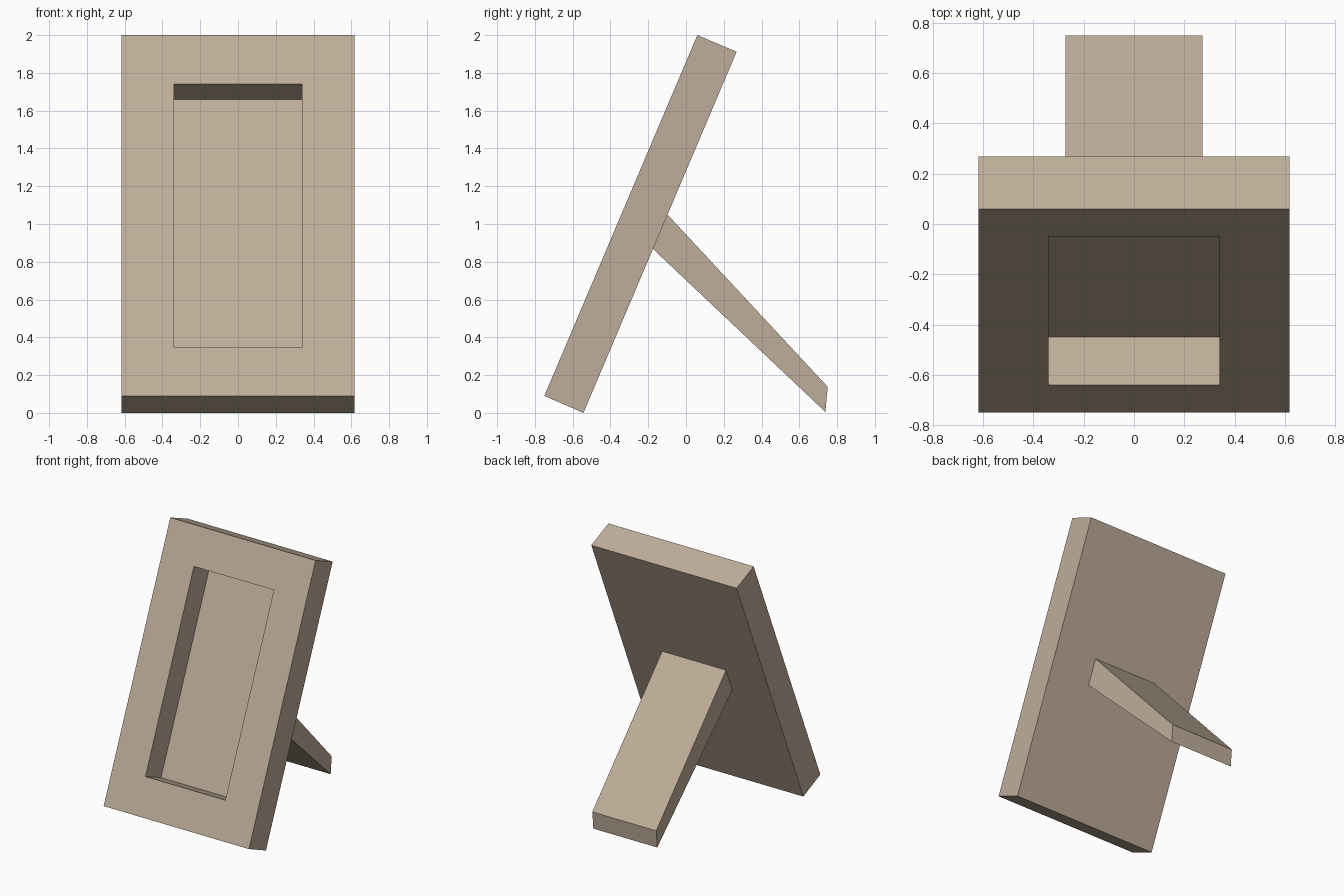
import bpy, bmesh
from mathutils import Vector

if "Cube" in bpy.data.objects:
    bpy.data.objects.remove(bpy.data.objects["Cube"])

wood = bpy.data.materials.new("wood")
wood.diffuse_color = (0.52, 0.42, 0.32, 1)
wood.use_nodes = True
wood.node_tree.nodes["Principled BSDF"].inputs["Base Color"].default_value = wood.diffuse_color


def slab(profile, half_width):
    """Extrude a (y, z) side profile across x, centred on x = 0."""
    bm = bmesh.new()
    face = bm.faces.new([bm.verts.new((-half_width, y, z)) for y, z in profile])
    ext = bmesh.ops.extrude_face_region(bm, geom=[face])
    verts = [v for v in ext["geom"] if isinstance(v, bmesh.types.BMVert)]
    bmesh.ops.translate(bm, verts=verts, vec=(2 * half_width, 0, 0))
    bmesh.ops.recalc_face_normals(bm, faces=bm.faces[:])
    return bm


def finish(bm, name):
    mesh = bpy.data.meshes.new(name)
    bm.normal_update()
    bm.to_mesh(mesh)
    bm.free()
    mesh.materials.append(wood)
    obj = bpy.data.objects.new(name, mesh)
    bpy.context.collection.objects.link(obj)
    return obj


def inner_loop(bm, face, positions):
    """Inset a face and place its new corners."""
    bmesh.ops.inset_individual(bm, faces=[face], thickness=0.05)
    for v, p in zip([l.vert for l in face.loops], positions):
        v.co = p


# Leaning frame panel
bm = slab([(-0.75, 0.09), (-0.543, 0.0), (0.268, 1.912), (0.06, 2.0)], 0.618)
bm.normal_update()
front = min(bm.faces, key=lambda f: f.normal.y)

# Deep picture recess in the front face
centre = front.calc_center_median()
opening = [centre + Vector(((l.vert.co.x - centre.x) * 0.55,
                            (l.vert.co.y - centre.y) * 0.728,
                            (l.vert.co.z - centre.z) * 0.728)) for l in front.loops]
depth = Vector((0, 0.19, -0.081))
inner_loop(bm, front, opening)
inner_loop(bm, front, [p + depth for p in opening])
finish(bm, "frame_panel")

# Tapered rear support leg
finish(slab([(-0.098, 1.05), (-0.175, 0.868), (0.738, 0.005), (0.75, 0.138)], 0.272),
       "support_leg")
